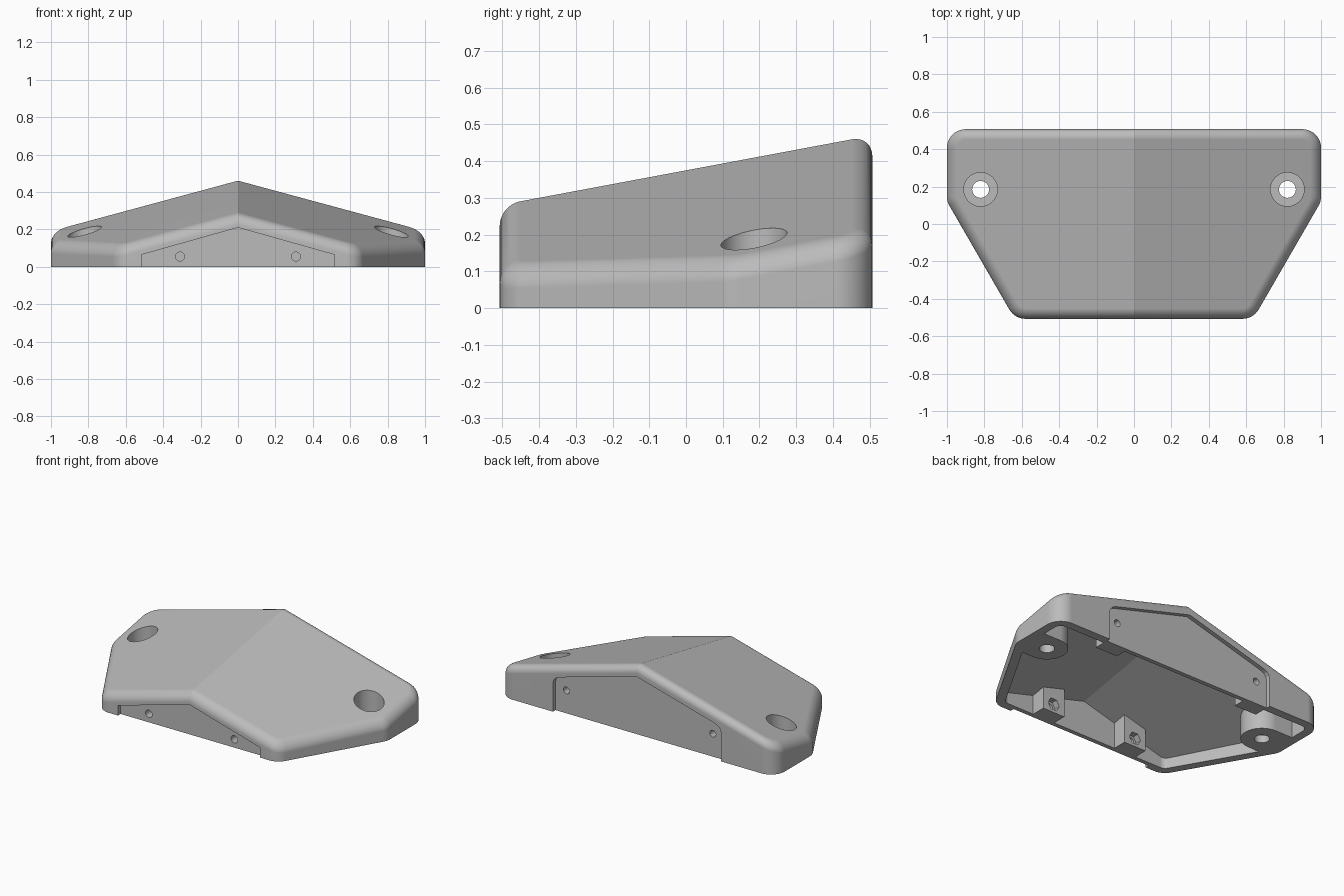
import bpy
import bmesh
from math import cos, sin, pi, radians

cube = bpy.data.objects.get("Cube")
if cube:
    bpy.data.objects.remove(cube, do_unlink=True)

grey = bpy.data.materials.new("light grey plastic")
grey.use_nodes = True
tone = (0.5, 0.5, 0.5, 1)
grey.diffuse_color = tone
grey.node_tree.nodes["Principled BSDF"].inputs["Base Color"].default_value = tone

CORNER, EDGE, WALL = 0.1, 0.055, 0.055


def roof(x, y):
    return 0.375 + 0.187 * y - 0.27 * abs(x)


def outline(inset):
    """Rounded six-sided plan, counter-clockwise, with points on the ridge line."""
    r = CORNER - inset
    right = [(0, -0.407 - r)]
    for cx, cy, a0, a1, n in ((0.58, -0.407, -90, -30, 7),
                              (0.9, 0.147, -30, 0, 4),
                              (0.9, 0.407, 0, 90, 10)):
        for i in range(n + 1):
            a = radians(a0 + (a1 - a0) * i / n)
            right.append((cx + r * cos(a), cy + r * sin(a)))
    right.append((0, 0.407 + r))
    return right + [(-x, y) for x, y in right[-2:0:-1]]


def finish(name, bm):
    bmesh.ops.recalc_face_normals(bm, faces=bm.faces)
    mesh = bpy.data.meshes.new(name)
    bm.to_mesh(mesh)
    bm.free()
    mesh.materials.append(grey)
    obj = bpy.data.objects.new(name, mesh)
    bpy.context.collection.objects.link(obj)
    return obj


def roofed_solid(name, rings):
    """Loft rings of (inset, drop below roof or None, fixed z) up to a ridged roof."""
    bm = bmesh.new()
    loops = []
    for inset, drop, z in rings:
        loops.append([bm.verts.new((x, y, z if drop is None else roof(x, y) - drop))
                      for x, y in outline(inset)])
    n = len(loops[0])
    for low, high in zip(loops, loops[1:]):
        for i in range(n):
            j = (i + 1) % n
            bm.faces.new((low[i], low[j], high[j], high[i]))
    bm.faces.new(loops[0])
    top, half = loops[-1], n // 2
    bm.faces.new(top[:half + 1])
    bm.faces.new(top[half:] + top[:1])
    return finish(name, bm)


def prism(name, pts, axis, lo, hi):
    """Extrude a flat profile along y or z."""
    bm = bmesh.new()
    place = (lambda a, b, h: (a, h, b)) if axis == "y" else (lambda a, b, h: (a, b, h))
    ends = [[bm.verts.new(place(a, b, h)) for a, b in pts] for h in (lo, hi)]
    for end in ends:
        bm.faces.new(end)
    for i in range(len(pts)):
        j = (i + 1) % len(pts)
        bm.faces.new((ends[0][i], ends[0][j], ends[1][j], ends[1][i]))
    return finish(name, bm)


def circle(a, b, r, n):
    return [(a + r * cos(2 * pi * i / n), b + r * sin(2 * pi * i / n)) for i in range(n)]


def box(a0, a1, b0, b1):
    return [(a0, b0), (a1, b0), (a1, b1), (a0, b1)]


def mirrored(half):
    return half + [(-a, b) for a, b in half[::-1] if a != 0]


def subtract(target, cutters):
    for cutter in cutters:
        mod = target.modifiers.new(cutter.name, "BOOLEAN")
        mod.operation, mod.solver, mod.object = "DIFFERENCE", "EXACT", cutter
    bpy.context.view_layer.update()
    graph = bpy.context.evaluated_depsgraph_get()
    mesh = bpy.data.meshes.new_from_object(target.evaluated_get(graph))
    target.modifiers.clear()
    target.data = mesh
    for cutter in cutters:
        bpy.data.objects.remove(cutter, do_unlink=True)


# Outer housing with a rounded upper rim
STEPS = 8
rim = []
for k in range(STEPS + 1):
    a = pi / 2 * k / STEPS
    rim.append((EDGE * (1 - cos(a)), EDGE * (1 - sin(a)), 0))
housing = roofed_solid("housing", [(0, None, 0)] + rim)

# Hollow underside, leaving screw bosses and fastener blocks standing
cavity = roofed_solid("cavity", [(WALL, None, -0.1), (WALL, 0.06, 0)])
solids = []
for s in (-1, 1):
    boss = [(s * (0.82 - 0.125 * cos(a)), 0.185 + 0.125 * sin(a))
            for a in (radians(-90 + 7.5 * i) for i in range(25))]
    boss += [(s * 1.2, 0.31), (s * 1.2, 0.06)]
    solids.append(prism("boss", boss, "z", -0.3, 1))
    solids.append(prism("front_block", box(s * 0.31 - 0.08, s * 0.31 + 0.08, -0.6, -0.36),
                        "z", -0.3, 1))
    solids.append(prism("back_block", box(s * 0.53 - 0.08, s * 0.53 + 0.08, 0.38, 0.6),
                        "z", -0.3, 1))
subtract(cavity, solids)

# Recessed end panels
cutters = [cavity]
front_panel = mirrored([(0.515, -0.1), (0.515, 0.065), (0, 0.21)])
back_panel = mirrored([(0.61, -0.1), (0.61, 0.18), (0.605, 0.205), (0.59, 0.224),
                       (0.565, 0.237), (0, 0.39)])
cutters.append(prism("front_recess", front_panel, "y", -0.7, -0.48))
cutters.append(prism("back_recess", back_panel, "y", 0.48, 0.7))

# Countersunk mounting holes, panel screw holes and nut pockets
for s in (-1, 1):
    cutters.append(prism("counterbore", circle(s * 0.82, 0.185, 0.09, 48), "z", 0.05, 1))
    cutters.append(prism("mount_hole", circle(s * 0.82, 0.185, 0.045, 32), "z", -0.2, 0.1))
    cutters.append(prism("front_hole", circle(s * 0.31, 0.055, 0.024, 24), "y", -0.7, -0.34))
    cutters.append(prism("back_hole", circle(s * 0.53, 0.15, 0.022, 24), "y", 0.36, 0.7))
    cutters.append(prism("front_nut", circle(s * 0.31, 0.055, 0.042, 6), "y", -0.4, -0.34))
    cutters.append(prism("back_nut", circle(s * 0.53, 0.15, 0.042, 6), "y", 0.36, 0.42))
subtract(housing, cutters)

# Smooth the rounded rim while keeping the ridge and cut edges crisp
bpy.ops.object.select_all(action="DESELECT")
housing.select_set(True)
bpy.context.view_layer.objects.active = housing
bpy.ops.object.shade_smooth_by_angle(angle=radians(20))
weighted = housing.modifiers.new("even_shading", "WEIGHTED_NORMAL")
weighted.keep_sharp = True
